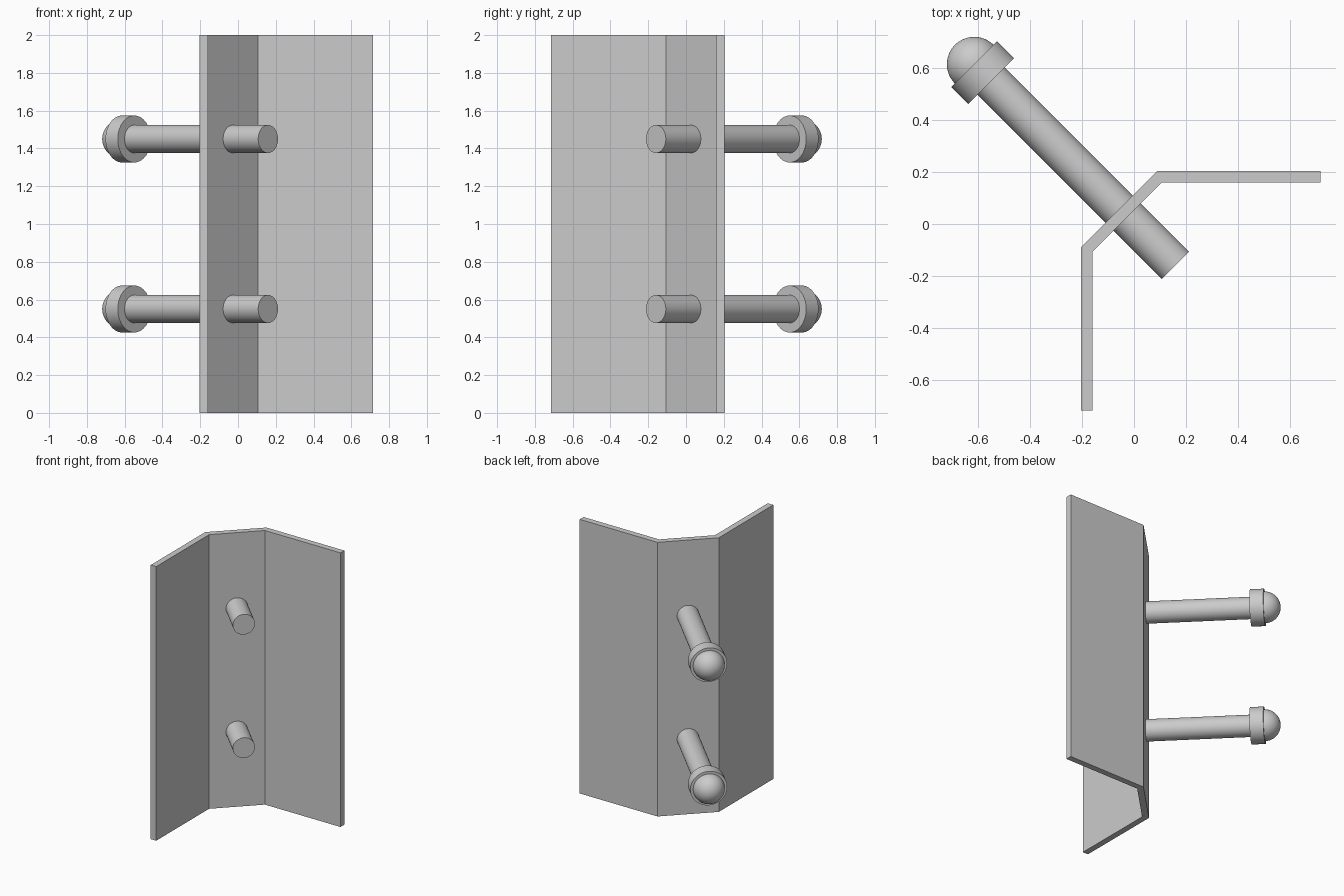
import bpy, bmesh, math
from mathutils import Matrix, Vector

if "Cube" in bpy.data.objects:
    bpy.data.objects.remove(bpy.data.objects["Cube"], do_unlink=True)

HEIGHT = 2.0
AXIS = Vector((-1, 1, 0)).normalized()   # bolts run from front left to back right

steel = bpy.data.materials.new("grey_steel")
steel.use_nodes = True
steel.diffuse_color = (0.6, 0.6, 0.6, 1)
steel.node_tree.nodes["Principled BSDF"].inputs["Base Color"].default_value = (0.6, 0.6, 0.6, 1)


def add_object(name, bm, smooth=False):
    bmesh.ops.recalc_face_normals(bm, faces=bm.faces)
    mesh = bpy.data.meshes.new(name)
    bm.to_mesh(mesh)
    bm.free()
    mesh.materials.append(steel)
    obj = bpy.data.objects.new(name, mesh)
    bpy.context.collection.objects.link(obj)
    if smooth:
        bpy.ops.object.select_all(action='DESELECT')
        obj.select_set(True)
        bpy.context.view_layer.objects.active = obj
        bpy.ops.object.shade_smooth_by_angle(angle=math.radians(35))
    return obj


def turned(name, profile, z, segments=64):
    """Spin (distance along bolt, radius) points about the bolt axis."""
    bm = bmesh.new()
    verts = [bm.verts.new((r, 0, d)) for d, r in profile]
    edges = [bm.edges.new(pair) for pair in zip(verts, verts[1:])]
    bmesh.ops.spin(bm, geom=verts + edges, cent=(0, 0, 0), axis=(0, 0, 1),
                   angle=math.tau, steps=segments, use_duplicate=False)
    bmesh.ops.remove_doubles(bm, verts=bm.verts, dist=1e-5)
    turn = AXIS.to_track_quat('Z', 'Y').to_matrix().to_4x4()
    bm.transform(Matrix.Translation((0, 0, z)) @ turn)
    return add_object(name, bm, smooth=True)


# Bent plate: half profile mirrored across the bolt axis, then extruded up
inner = [(0.716, 0.159), (0.106, 0.159)]
outer = [(0.088, 0.203), (0.716, 0.203)]


def flip(points):
    return [(-y, -x) for x, y in reversed(points)]


bm = bmesh.new()
base = bm.faces.new([bm.verts.new((x, y, 0))
                     for x, y in inner + flip(inner) + flip(outer) + outer])
top = bmesh.ops.extrude_face_region(bm, geom=[base], use_keep_orig=True)
bmesh.ops.translate(bm, vec=(0, 0, HEIGHT),
                    verts=[v for v in top["geom"] if isinstance(v, bmesh.types.BMVert)])
add_object("bent_plate", bm)

# Two bolts through the angled middle strip
FRONT_END, COLLAR_START, COLLAR_END = -0.225, 0.776, 0.868
ROD_R, COLLAR_R, DOME_R = 0.074, 0.124, 0.105
for label, z in (("lower", 0.55), ("upper", 1.45)):
    turned(label + "_rod", [(FRONT_END, 0), (FRONT_END, ROD_R),
                            (COLLAR_END, ROD_R), (COLLAR_END, 0)], z)
    turned(label + "_collar", [(COLLAR_START, 0), (COLLAR_START, COLLAR_R),
                               (COLLAR_END, COLLAR_R), (COLLAR_END, 0)], z)
    arc = [i * math.pi / 32 for i in range(17)]
    turned(label + "_dome", [(COLLAR_END + DOME_R * math.sin(a), DOME_R * math.cos(a))
                             for a in arc], z)
